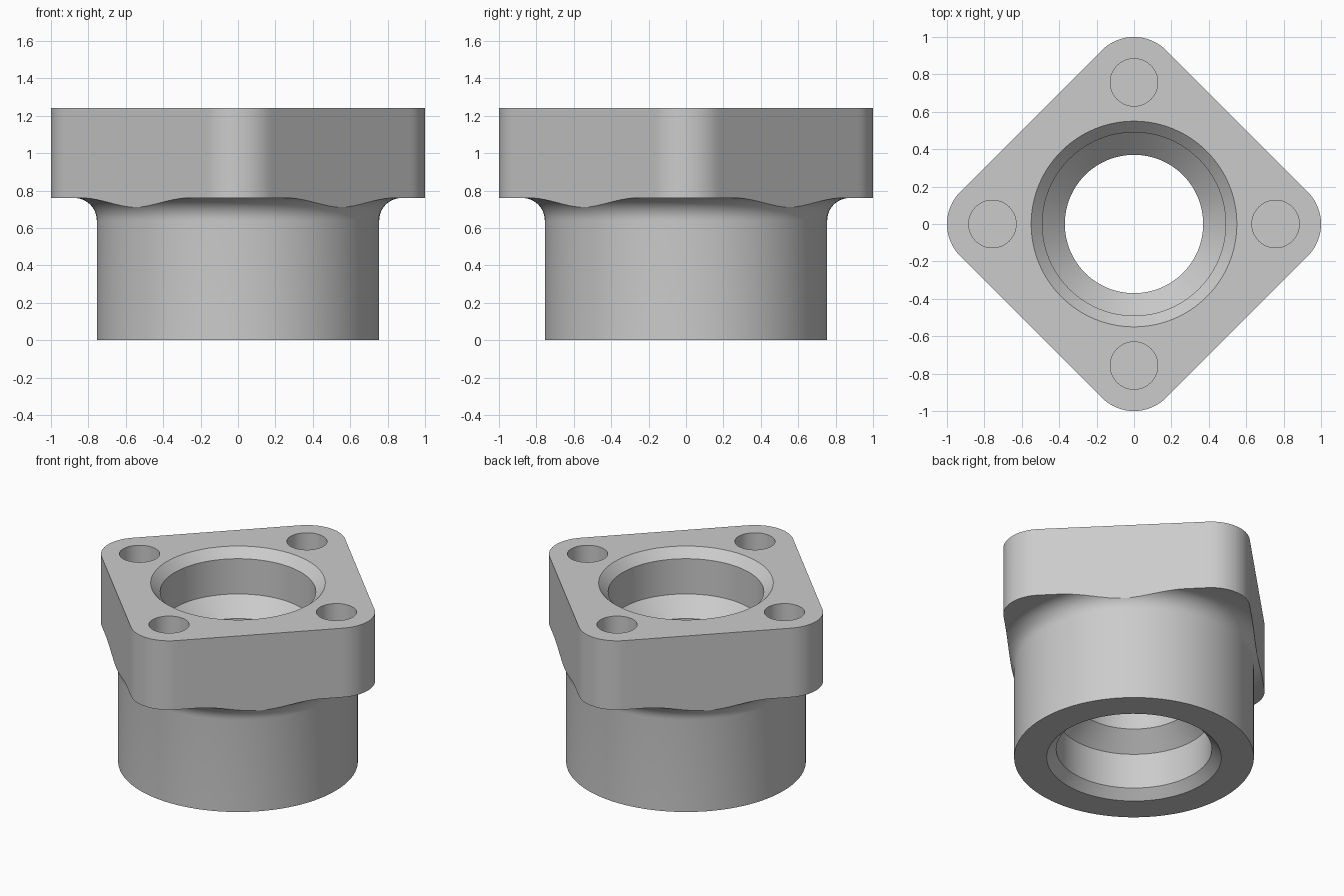
import bpy, bmesh, math
from mathutils import Matrix, Vector

cube = bpy.data.objects.get("Cube")
if cube:
    bpy.data.objects.remove(cube, do_unlink=True)

HEIGHT = 1.24        # overall height
FLANGE_Z = 0.76      # underside of the flange
BODY_R = 0.755       # round body
FILLET = 0.12        # fillet between body and flange
CORNER_R = 0.243     # rounded flange corners
BOLT_R = 0.757       # bolt circle
HOLE_R, HOLE_DEPTH = 0.127, 0.36

metal = bpy.data.materials.new("grey metal")
metal.use_nodes = True
GREY = (0.6, 0.6, 0.6, 1)
metal.diffuse_color = GREY
metal.node_tree.nodes["Principled BSDF"].inputs["Base Color"].default_value = GREY


def make_object(name, bm):
    bmesh.ops.recalc_face_normals(bm, faces=bm.faces)
    mesh = bpy.data.meshes.new(name)
    bm.to_mesh(mesh)
    bm.free()
    mesh.materials.append(metal)
    obj = bpy.data.objects.new(name, mesh)
    bpy.context.collection.objects.link(obj)
    return obj


def lathe(name, profile, steps=96):
    """Revolve a closed (radius, z) profile around the z axis."""
    bm = bmesh.new()
    verts = [bm.verts.new((r, 0, z)) for r, z in profile]
    edges = [bm.edges.new((verts[i - 1], verts[i])) for i in range(len(verts))]
    bmesh.ops.spin(bm, geom=verts + edges, cent=(0, 0, 0), axis=(0, 0, 1),
                   angle=math.tau, steps=steps)
    bmesh.ops.remove_doubles(bm, verts=bm.verts, dist=1e-4)
    return make_object(name, bm)


def apply_boolean(target, cutter, operation):
    mod = target.modifiers.new(operation.title(), 'BOOLEAN')
    mod.operation, mod.object, mod.solver = operation, cutter, 'EXACT'
    bpy.context.view_layer.objects.active = target
    bpy.ops.object.modifier_apply(modifier=mod.name)
    bpy.data.objects.remove(cutter, do_unlink=True)


# Outer wall: straight body, fillet, then a flange wider than its outline
outer = [(BODY_R, 0)]
for i in range(13):
    a = math.pi - i / 12 * math.pi / 2
    outer.append((BODY_R + FILLET + FILLET * math.cos(a),
                  FLANGE_Z - FILLET + FILLET * math.sin(a)))
outer += [(1.2, FLANGE_Z), (1.2, HEIGHT)]

# Bore: chamfered mouth, counterbore and conical step, same at both ends
half_bore = [(0.55, 0), (0.49, 0.06), (0.49, 0.305), (0.37, 0.42)]
bore = [(r, HEIGHT - z) for r, z in half_bore] + half_bore[::-1]
housing = lathe("flanged_housing", outer + bore)

# Flange outline: a square with rounded corners, turned on its point
bm = bmesh.new()
side = 2 * (BOLT_R / math.sqrt(2) + CORNER_R)
bmesh.ops.create_cube(bm, size=1, matrix=Matrix.Rotation(math.pi / 4, 4, 'Z')
                      @ Matrix.Diagonal((side, side, 4, 1)))
upright = [e for e in bm.edges
           if abs((e.verts[0].co - e.verts[1].co).z) > 1]
bmesh.ops.bevel(bm, geom=upright, offset=CORNER_R, segments=16,
                profile=0.5, affect='EDGES')
apply_boolean(housing, make_object("flange_outline", bm), 'INTERSECT')

# Four blind bolt holes near the corners
bm = bmesh.new()
for i in range(4):
    spot = Matrix.Rotation(i * math.pi / 2, 4, 'Z') @ Vector((BOLT_R, 0, HEIGHT))
    bmesh.ops.create_cone(bm, cap_ends=True, segments=48, radius1=HOLE_R,
                          radius2=HOLE_R, depth=2 * HOLE_DEPTH,
                          matrix=Matrix.Translation(spot))
apply_boolean(housing, make_object("bolt_holes", bm), 'DIFFERENCE')

bpy.ops.object.select_all(action='DESELECT')
housing.select_set(True)
bpy.context.view_layer.objects.active = housing
bpy.ops.object.shade_smooth_by_angle(angle=math.radians(25))
